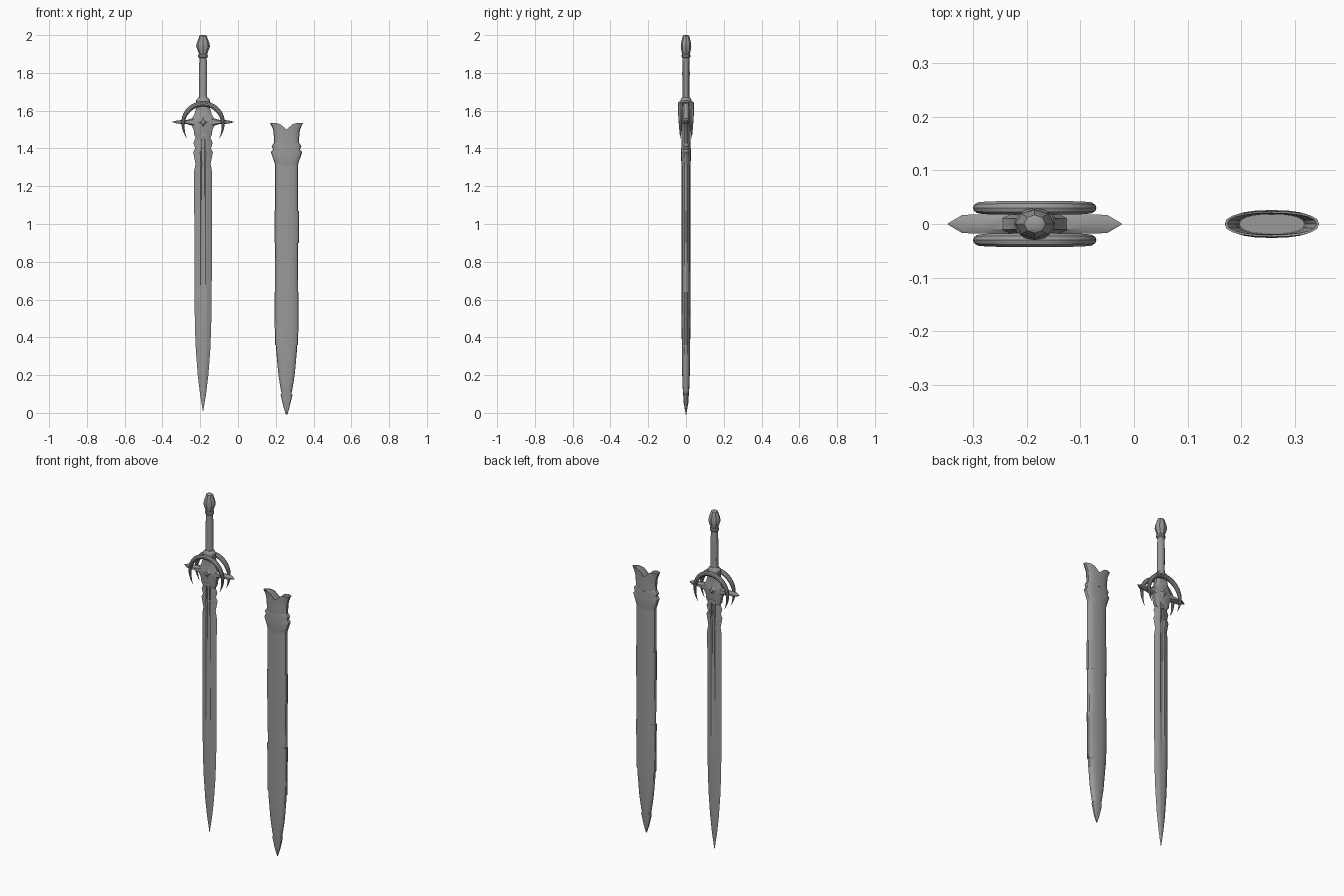
import bpy, bmesh, math

if "Cube" in bpy.data.objects:
    bpy.data.objects.remove(bpy.data.objects["Cube"], do_unlink=True)

steel = bpy.data.materials.new("grey_steel")
GREY = (0.32, 0.32, 0.32, 1)
steel.use_nodes = True
steel.diffuse_color = GREY
steel.node_tree.nodes["Principled BSDF"].inputs["Base Color"].default_value = GREY

SWORD_X, SHEATH_X = -0.185, 0.257
parts = []


def skin(name, rings, x=0.0):
    """Bridge rings of equal length and cap both ends."""
    bm = bmesh.new()
    loops = [[bm.verts.new((p[0] + x, p[1], p[2])) for p in r] for r in rings]
    n = len(loops[0])
    for a, b in zip(loops, loops[1:]):
        for i in range(n):
            j = (i + 1) % n
            bm.faces.new((a[i], a[j], b[j], b[i]))
    bm.faces.new(loops[0][::-1])
    bm.faces.new(loops[-1])
    bmesh.ops.recalc_face_normals(bm, faces=bm.faces)
    mesh = bpy.data.meshes.new(name)
    bm.to_mesh(mesh)
    bm.free()
    mesh.materials.append(steel)
    obj = bpy.data.objects.new(name, mesh)
    bpy.context.collection.objects.link(obj)
    parts.append(obj)
    return obj


def oval(n, power=1.0):
    """Unit oval; a power under one gives squarer sides."""
    pts = []
    for i in range(n):
        a = math.tau * i / n
        c, s = math.cos(a), math.sin(a)
        pts.append((math.copysign(abs(c) ** power, c), math.copysign(abs(s) ** power, s)))
    return pts


def stack(name, section, stations, x, shift=lambda u, v: 0.0):
    """Loft a unit section up z through (z, half width, half depth)."""
    return skin(name, [[(u * w, v * d, z + shift(u, v)) for u, v in section]
                       for z, w, d in stations], x)


def box(name, x0, x1, y0, y1, z0, z1, x):
    skin(name, [[(x0, y0, z), (x1, y0, z), (x1, y1, z), (x0, y1, z)] for z in (z0, z1)], x)


# Blade: bevelled edges with a fuller that runs out towards the point
def blade_ring(z, w, d, groove):
    half = [(1, 0), (0.55, 0.85), (0.3, 1), (0.16, groove), (-0.16, groove), (-0.3, 1), (-0.55, 0.85)]
    return [(u * w, v * d, z) for u, v in half + [(-u, -v) for u, v in half]]


blade = [(0.01, 0.001, 0.001), (0.1, 0.016, 0.007), (0.2, 0.028, 0.01), (0.33, 0.038, 0.012),
         (0.45, 0.043, 0.013), (0.65, 0.046, 0.013), (0.68, 0.046, 0.013), (1.28, 0.047, 0.014),
         (1.32, 0.04, 0.015), (1.38, 0.052, 0.016), (1.4, 0.042, 0.016), (1.43, 0.051, 0.016),
         (1.46, 0.038, 0.016), (1.5, 0.036, 0.016)]
skin("blade", [blade_ring(z, w, d, 0.6 if z > 0.66 else 1) for z, w, d in blade], SWORD_X)

# Guard core and the crossbar with pointed ends
chamfered = [(1, -0.5), (1, 0.5), (0.6, 1), (-0.6, 1), (-1, 0.5), (-1, -0.5), (-0.6, -1), (0.6, -1)]
stack("guard_core", chamfered,
      [(1.45, 0.034, 0.016), (1.47, 0.046, 0.018), (1.5, 0.05, 0.02), (1.525, 0.062, 0.021),
       (1.54, 0.076, 0.021), (1.555, 0.062, 0.021), (1.58, 0.046, 0.02), (1.61, 0.038, 0.02),
       (1.65, 0.03, 0.02)], SWORD_X)
bar = [(-0.162, 0.001, 0.001), (-0.135, 0.017, 0.009), (-0.09, 0.018, 0.01), (-0.05, 0.018, 0.022)]
bar += [(-x, y, z) for x, y, z in reversed(bar)]
skin("crossbar", [[(x, v * d, 1.54 + u * h) for u, v in chamfered] for x, d, h in bar], SWORD_X)


# Crescents: tapered horns arching in front of and behind the core
def crescent(name, y):
    rings = []
    steps = 32
    for i in range(steps + 1):
        t = 2 * i / steps - 1
        a = math.radians(126) * t
        s, c = math.sin(a), math.cos(a)
        thick = 0.0135 * max(0.04, 1 - abs(t) ** 3)
        cx, cz = 0.106 * s, 1.53 + (0.106 if c > 0 else 0.13) * c
        rings.append([(cx + u * thick * s, y + v * thick, cz + u * thick * c)
                      for u, v in oval(10)])
    skin(name, rings, SWORD_X)


for side, y in (("front", -0.03), ("back", 0.03)):
    crescent(side + "_crescent", y)

# Raised diamond and slotted frame on both faces of the guard
for side, s in (("front", -1), ("back", 1)):
    for k, size, y0, y1 in (("mount", 0.03, 0.018, 0.024), ("gem", 0.02, 0.023, 0.029)):
        diamond = [(1, 0), (0, 1.15), (-1, 0), (0, -1.15)]
        skin(f"{side}_{k}", [[(u * size * f, s * y, 1.54 + v * size * f) for u, v in diamond]
                             for y, f in ((y0, 1), (y1, 0.6))], SWORD_X)
    ya, yb = sorted((s * 0.008, s * 0.02))
    for n, sx in (("left", 1), ("right", -1)):
        xa, xb = sorted((sx * 0.009, sx * 0.017))
        box(f"{side}_{n}_slot_rail", xa, xb, ya, yb, 1.385, 1.475, SWORD_X)
    box(side + "_slot_top", -0.017, 0.017, ya, yb, 1.465, 1.48, SWORD_X)

# Collar, grip and pommel
stack("grip_collar", oval(12),
      [(1.635, 0.026, 0.024), (1.642, 0.038, 0.03), (1.655, 0.038, 0.03), (1.67, 0.024, 0.022)], SWORD_X)
stack("grip", oval(12),
      [(1.65, 0.022, 0.02), (1.7, 0.021, 0.019), (1.8, 0.022, 0.02), (1.885, 0.019, 0.018)], SWORD_X)
stack("grip_ring", oval(12),
      [(1.88, 0.02, 0.019), (1.885, 0.026, 0.023), (1.895, 0.026, 0.023), (1.9, 0.02, 0.019)], SWORD_X)
stack("pommel", oval(8),
      [(1.895, 0.02, 0.019), (1.915, 0.027, 0.024), (1.94, 0.037, 0.028), (1.96, 0.033, 0.026),
       (1.985, 0.023, 0.02), (1.996, 0.02, 0.017), (2.0, 0.012, 0.01)], SWORD_X)

# Scabbard body and its pointed end
shell = oval(20, 0.85)
stack("scabbard_body", shell,
      [(0.015, 0.002, 0.003), (0.05, 0.013, 0.011), (0.12, 0.03, 0.017), (0.2, 0.043, 0.02),
       (0.33, 0.055, 0.022), (0.45, 0.059, 0.023), (0.9, 0.061, 0.023), (1.34, 0.061, 0.023)], SHEATH_X)
stack("scabbard_tip_cap", shell,
      [(0.012, 0.002, 0.003), (0.05, 0.0145, 0.012), (0.12, 0.0315, 0.0165)], SHEATH_X,
      lambda u, v: -0.025 * abs(u) ** 2)

# Bands showing along the scabbard edges
stack("upper_band", shell, [(0.9, 0.065, 0.0225), (1.07, 0.065, 0.0225)], SHEATH_X)
stack("lower_band", shell,
      [(0.36, 0.0605, 0.0215), (0.45, 0.0625, 0.0225), (0.64, 0.064, 0.0225)], SHEATH_X)

# Throat: flared collars, and a hollow mouth with a notched rim
stack("throat_collar", shell,
      [(1.315, 0.061, 0.0225), (1.335, 0.067, 0.0245), (1.38, 0.083, 0.026), (1.395, 0.071, 0.0255),
       (1.412, 0.079, 0.026), (1.43, 0.066, 0.0245)], SHEATH_X,
      lambda u, v: -0.02 * max(0, 1 - abs(u) / 0.6))
mouth = stack("scabbard_mouth", shell,
              [(1.33, 0.061, 0.023), (1.4, 0.066, 0.024), (1.45, 0.066, 0.0235), (1.5, 0.071, 0.0235),
               (1.52, 0.08, 0.024), (1.535, 0.088, 0.024), (1.534, 0.083, 0.02), (1.5, 0.066, 0.019),
               (1.42, 0.06, 0.018), (1.37, 0.058, 0.017)], SHEATH_X)
for vert in mouth.data.vertices:
    u = abs(vert.co.x - SHEATH_X) / 0.088
    rise = min(1, max(0, (vert.co.z - 1.45) / 0.08))
    vert.co.z -= 0.035 * rise * max(0, 1 - u / 0.45)

# Smooth shading with sharp ridges kept
bpy.ops.object.select_all(action="DESELECT")
for obj in parts:
    obj.select_set(True)
bpy.context.view_layer.objects.active = parts[0]
bpy.ops.object.shade_smooth_by_angle(angle=math.radians(30))
